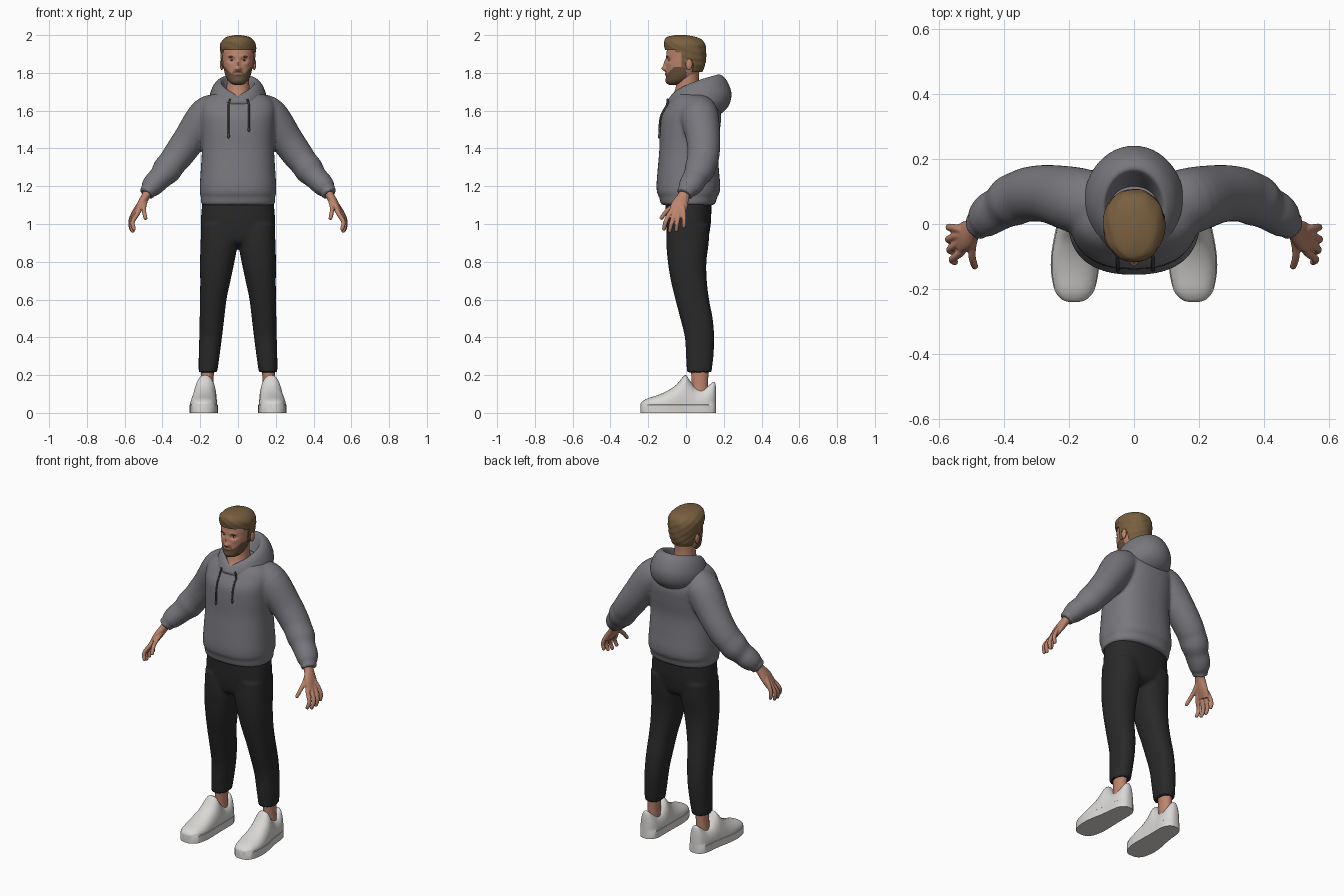
import bpy, bmesh, math
from mathutils import Vector

if "Cube" in bpy.data.objects:
    bpy.data.objects.remove(bpy.data.objects["Cube"])


def material(name, r, g, b):
    m = bpy.data.materials.new(name)
    m.diffuse_color = (r, g, b, 1)
    m.use_nodes = True
    m.node_tree.nodes["Principled BSDF"].inputs["Base Color"].default_value = m.diffuse_color
    return m


GREY = material("hoodie grey", 0.19, 0.185, 0.205)
CORD = material("cord dark grey", 0.07, 0.07, 0.08)
BLACK = material("trouser black", 0.022, 0.022, 0.022)
SKIN = material("skin", 0.50, 0.23, 0.15)
HAIR = material("hair brown", 0.19, 0.115, 0.05)
BEARD = material("beard brown", 0.14, 0.085, 0.045)
LIP = material("lip", 0.36, 0.14, 0.11)
WHITE = material("shoe white", 0.70, 0.69, 0.67)
IRIS = material("iris dark", 0.03, 0.03, 0.035)


def spline(rows, k=6):
    """Smooth interpolation through rows of numbers."""
    out, n = [], len(rows)
    for i in range(n - 1):
        a, b, c, d = rows[max(i - 1, 0)], rows[i], rows[i + 1], rows[min(i + 2, n - 1)]
        for j in range(k):
            t = j / k
            out.append([0.5 * (2 * q + (r - p) * t + (2 * p - 5 * q + 4 * r - s) * t * t
                               + (3 * q - p - 3 * r + s) * t ** 3) for p, q, r, s in zip(a, b, c, d)])
    return out + [list(rows[-1])]


def oval(z, yf, yb, rx, cx=0.0, e=2.0, n=48):
    """Horizontal cross-section between a front and a back y."""
    pts = []
    for i in range(n):
        a = 2 * math.pi * i / n
        c, s = math.cos(a), math.sin(a)
        pts.append(Vector((cx + rx * math.copysign(abs(c) ** (2 / e), c),
                           (yf + yb) / 2 + (yb - yf) / 2 * math.copysign(abs(s) ** (2 / e), s), z)))
    return pts


def tube(path, n=14, k=5, wide=Vector((0, 1, 0))):
    """Cross-sections along a path of (x, y, z, width, thickness)."""
    rows = spline(path, k)
    rings = []
    for i, r in enumerate(rows):
        t = Vector(rows[min(i + 1, len(rows) - 1)][:3]) - Vector(rows[max(i - 1, 0)][:3])
        t.normalize()
        w = (wide - t * wide.dot(t)).normalized()
        u = t.cross(w)
        rings.append([Vector(r[:3]) + w * r[3] * math.cos(2 * math.pi * j / n)
                      + u * r[4] * math.sin(2 * math.pi * j / n) for j in range(n)])
    return rings


def skin_rings(bm, rings):
    vs = [[bm.verts.new(p) for p in ring] for ring in rings]
    n = len(rings[0])
    for a, b in zip(vs, vs[1:]):
        for j in range(n):
            bm.faces.new((a[j], a[(j + 1) % n], b[(j + 1) % n], b[j]))
    bm.faces.new(vs[0][::-1])
    bm.faces.new(vs[-1])


def finish(ob, angle=50):
    bpy.ops.object.select_all(action='DESELECT')
    ob.select_set(True)
    bpy.context.view_layer.objects.active = ob
    for m in list(ob.modifiers):
        bpy.ops.object.modifier_apply(modifier=m.name)
    bpy.ops.object.shade_smooth_by_angle(angle=math.radians(angle))


def make(name, parts, mats, voxel=0, smooth=0, edit=None, shell=0, angle=50):
    """Build one object from lists of rings, optionally fused together."""
    bm = bmesh.new()
    for rings in parts:
        skin_rings(bm, rings)
    if edit:
        edit(bm)
    bmesh.ops.recalc_face_normals(bm, faces=bm.faces)
    me = bpy.data.meshes.new(name)
    bm.to_mesh(me)
    bm.free()
    ob = bpy.data.objects.new(name, me)
    bpy.context.collection.objects.link(ob)
    for m in mats:
        me.materials.append(m)
    if voxel:
        ob.modifiers.new("fuse", 'REMESH').voxel_size = voxel
        s = ob.modifiers.new("soften", 'SMOOTH')
        s.factor, s.iterations = 0.5, smooth
    if shell:
        s = ob.modifiers.new("shell", 'SOLIDIFY')
        s.thickness, s.offset = shell, -1
    finish(ob, angle)
    return ob


def ball(name, loc, size, mat, rot=0.0):
    bpy.ops.mesh.primitive_uv_sphere_add(segments=16, ring_count=10, radius=1, location=loc, rotation=(0, rot, 0))
    ob = bpy.context.object
    ob.name, ob.scale = name, size
    ob.data.materials.append(mat)
    finish(ob)


def flip(path, s):
    return [(s * p[0],) + tuple(p[1:]) for p in path]


# Hoodie body with sleeves
body = [(1.10, -.126, .143, .188), (1.112, -.135, .157, .196), (1.145, -.143, .166, .197), (1.165, -.153, .178, .202),
        (1.21, -.156, .181, .202), (1.29, -.15, .174, .197), (1.4, -.141, .168, .191), (1.5, -.139, .18, .195),
        (1.57, -.131, .186, .2), (1.62, -.105, .175, .2), (1.66, -.08, .155, .18), (1.69, -.055, .12, .13),
        (1.71, -.03, .10, .07)]
arm = [(.09, .05, 1.61, .09, .08), (.165, .07, 1.575, .102, .097), (.258, .092, 1.446, .09, .087),
       (.318, .092, 1.363, .085, .081), (.35, .083, 1.322, .082, .076), (.38, .07, 1.282, .08, .077),
       (.41, .05, 1.247, .068, .064), (.44, .033, 1.217, .066, .061), (.463, .012, 1.19, .058, .054),
       (.474, .002, 1.176, .047, .043), (.486, -.008, 1.158, .046, .042)]
hoodie = make("hoodie", [[oval(*r, e=2.4) for r in spline(body)]] + [tube(flip(arm, s), 24) for s in (1, -1)],
              [GREY], voxel=.009, smooth=4)

# Lowered hood: each ring tilts up from the throat to the back
hood = [(-.045, .10, .07, 1.63, 1.66), (-.06, .15, .083, 1.672, 1.765), (-.067, .175, .098, 1.68, 1.792),
        (-.083, .212, .128, 1.672, 1.765), (-.097, .24, .15, 1.655, 1.695), (-.1, .225, .152, 1.643, 1.625),
        (-.09, .17, .13, 1.632, 1.578), (-.05, .10, .08, 1.62, 1.6)]


def hood_ring(yf, yb, rx, zf, zb, n=48):
    pts = []
    for i in range(n):
        a = 2 * math.pi * i / n
        t = (1 - math.cos(a)) / 2
        pts.append(Vector((rx * math.sin(a), yf + (yb - yf) * t, zf + (zb - zf) * t ** .55)))
    return pts


def open_ends(bm):
    bmesh.ops.delete(bm, geom=[f for f in bm.faces if len(f.verts) > 4], context='FACES_ONLY')


make("hood", [[hood_ring(*r) for r in spline(hood)]], [GREY], edit=open_ends)

# Drawstrings with knotted ends
bpy.context.view_layer.update()
for x, low in ((-.05, 1.465), (.058, 1.50)):
    path = [(x * .85, -.098, 1.662, .005, .005)]
    for i in range(6):
        z = 1.63 + (low - 1.63) * i / 5
        hit, p, _, _ = hoodie.ray_cast(Vector((x, -1, z)), Vector((0, 1, 0)))
        path.append((x, (p.y if hit else -.13) - .005, z, .005, .005))
    make("drawstring", [tube(path, 8, 4, Vector((1, 0, 0)))], [CORD])
    ball("drawstring_knot", path[-1][:3], (.007, .007, .013), CORD)

# Trousers: (z, front, back, half width, centre x)
leg = [(.215, .005, .135, .049, .159), (.3, .0, .145, .055, .153), (.4, -.006, .149, .06, .145),
       (.5, -.03, .141, .065, .138), (.6, -.056, .122, .07, .131), (.7, -.08, .11, .08, .12),
       (.8, -.096, .108, .091, .110), (.9, -.104, .12, .098, .1), (1.0, -.1, .125, .095, .1)]
pelvis = [(.89, -.07, .08, .13), (.92, -.095, .115, .18), (1.0, -.106, .131, .196), (1.06, -.109, .134, .194),
          (1.12, -.11, .135, .188)]
make("trousers", [[oval(r[0], r[1], r[2], r[3], s * r[4], 2.3) for r in spline(leg)] for s in (1, -1)]
     + [[oval(*r, e=2.4) for r in spline(pelvis)]], [BLACK], voxel=.009, smooth=4)

# Shoes: (y, centre x, half width, top height), with ankles
shoe = [(-.24, .184, .014, .048), (-.232, .184, .036, .06), (-.205, .183, .058, .076), (-.15, .182, .070, .094),
        (-.1, .181, .071, .116), (-.05, .178, .067, .15), (-.005, .174, .062, .2), (.02, .172, .06, .172),
        (.05, .17, .058, .135), (.09, .168, .056, .127), (.12, .167, .051, .145), (.143, .167, .04, .163),
        (.155, .167, .026, .155), (.16, .167, .014, .12)]


def shoe_ring(y, cx, hw, top, s):
    pts = [(1.04 * hw, 0), (1.04 * hw, .042)]
    for i in range(21):
        a = math.pi * i / 20
        c = math.cos(a)
        pts.append((hw * math.copysign(abs(c) ** .85, c), .044 + (top - .044) * math.sin(a) ** .95))
    pts += [(-1.04 * hw, .042), (-1.04 * hw, 0)]
    return [Vector((s * (cx + x), y, z)) for x, z in pts]


for s in (1, -1):
    make("shoe", [[shoe_ring(*r, s) for r in spline(shoe, 4)]], [WHITE], angle=40)
    ankle = [(.10, .025, .12, .036, s * .166), (.15, .03, .117, .033, s * .164), (.25, .025, .12, .035, s * .16)]
    make("ankle", [[oval(*r, n=24) for r in spline(ankle)]], [SKIN])

# Hands: palm, four fingers and a thumb fused together
palm = [(.455, .008, 1.205, .03, .024), (.487, -.012, 1.15, .031, .023), (.515, -.034, 1.1, .045, .021),
        (.54, -.048, 1.052, .044, .013)]
fingers = [[(.515, -.06, 1.09), (.532, -.087, 1.055), (.558, -.108, 1.01), (.55, -.117, .972)],
           [(.525, -.045, 1.09), (.543, -.062, 1.052), (.566, -.078, 1.0), (.557, -.086, .962)],
           [(.528, -.035, 1.09), (.549, -.038, 1.055), (.57, -.047, 1.005), (.562, -.051, .966)],
           [(.525, -.02, 1.10), (.549, -.013, 1.065), (.568, -.01, 1.02), (.563, -.011, .985)],
           [(.488, -.03, 1.13), (.497, -.07, 1.095), (.497, -.105, 1.065), (.489, -.131, 1.03)]]
for s in (1, -1):
    parts = [tube(flip(palm, s), 20)]
    for f in fingers:
        path = [p + (r, r) for p, r in zip(f, (.013, .0125, .0115, .010))]
        tip = Vector(f[3]) + (Vector(f[3]) - Vector(f[2])).normalized() * .007
        parts.append(tube(flip(path + [tuple(tip) + (.004, .004)], s), 12, 5, Vector((1, .3, 0))))
    make("hand", parts, [SKIN], voxel=.004, smooth=2)

# Neck
neck = [(1.60, -.08, .09, .085), (1.665, -.079, .09, .075), (1.70, -.062, .08, .064), (1.75, -.05, .068, .059),
        (1.83, -.05, .07, .06)]
make("neck", [[oval(*r) for r in spline(neck)]], [SKIN])

# Head: bumps shape the face, then the beard and lips are coloured by region
head = [(1.737, -.088, -.045, .018), (1.744, -.1, -.015, .038), (1.76, -.105, .02, .054), (1.785, -.106, .055, .066),
        (1.81, -.106, .075, .073), (1.84, -.106, .088, .079), (1.88, -.104, .094, .083), (1.92, -.101, .095, .085),
        (1.955, -.088, .083, .076), (1.98, -.05, .05, .045), (1.985, -.01, .01, .01)]
bumps = [(0, 1.823, .012, .013, .022), (0, 1.85, .009, .022, .012), (.012, 1.82, .007, .008, .008),
         (.033, 1.867, .016, .011, -.011), (.03, 1.889, .022, .008, .004), (0, 1.794, .022, .008, .005),
         (0, 1.757, .022, .012, .005), (.05, 1.85, .018, .014, .003)]


def face(bm):
    for v in bm.verts:
        if v.co.y < -.02:
            x, z = abs(v.co.x), v.co.z
            v.co.y -= sum(h * math.exp(-((x - cx) / sx) ** 2 - ((z - cz) / sz) ** 2) for cx, cz, sx, sz, h in bumps)
    for f in bm.faces:
        c = f.calc_center_median()
        x = abs(c.x)
        if x < .022 and 1.788 < c.z < 1.799:
            f.material_index = 2
        elif c.y < .002 and (c.z < 1.787 + .045 * min(1, (x / .068) ** 2)
                             or (x < .03 and c.z < 1.809 - .25 * max(0, x - .015))):
            f.material_index = 1


skull = make("head", [[oval(*r, e=2.15, n=80) for r in spline(head, 8)]], [SKIN, BEARD, LIP], edit=face, angle=70)

# Hair: a shell trimmed along the hairline
hair = [(1.795, -.09, .083, .068), (1.83, -.102, .097, .083), (1.87, -.108, .105, .09), (1.915, -.11, .107, .094),
        (1.95, -.116, .102, .094), (1.975, -.114, .085, .08), (1.991, -.098, .05, .058), (2.0, -.06, .0, .015)]


def trim(bm):
    def hairline(y):
        for limit, z in ((-.055, 1.924), (-.022, 1.905), (.0, 1.825), (.035, 1.872)):
            if y < limit:
                return z
        return 1.805
    bad = [f for f in bm.faces if f.calc_center_median().z < hairline(f.calc_center_median().y)]
    bmesh.ops.delete(bm, geom=bad, context='FACES')
    for v in bm.verts:  # combed waves
        if v.co.z < 1.985:
            wave = .002 * math.sin(90 * v.co.x + 60 * v.co.z) * math.sin(70 * v.co.y + 110 * v.co.z)
            v.co += Vector((v.co.x, v.co.y, 0)).normalized() * wave


make("hair", [[oval(*r, e=2.1, n=64) for r in spline(hair)]], [HAIR], edit=trim, shell=.014)

# Ears, eyes and eyebrows set on the face surface
bpy.context.view_layer.update()


def surface(x, z):
    hit, p, _, _ = skull.ray_cast(Vector((x, -1, z)), Vector((0, 1, 0)))
    return p.y if hit else -.09


for s in (1, -1):
    ball("ear", (s * .086, .016, 1.845), (.010, .018, .030), SKIN)
    y = surface(s * .033, 1.867)
    ball("eye", (s * .033, y + .003, 1.867), (.011, .006, .005), WHITE)
    ball("iris", (s * .033, y - .001, 1.867), (.0045, .003, .0045), IRIS)
    ball("eyebrow", (s * .034, surface(s * .034, 1.886) + .001, 1.886), (.017, .005, .0035), HAIR, s * .1)
